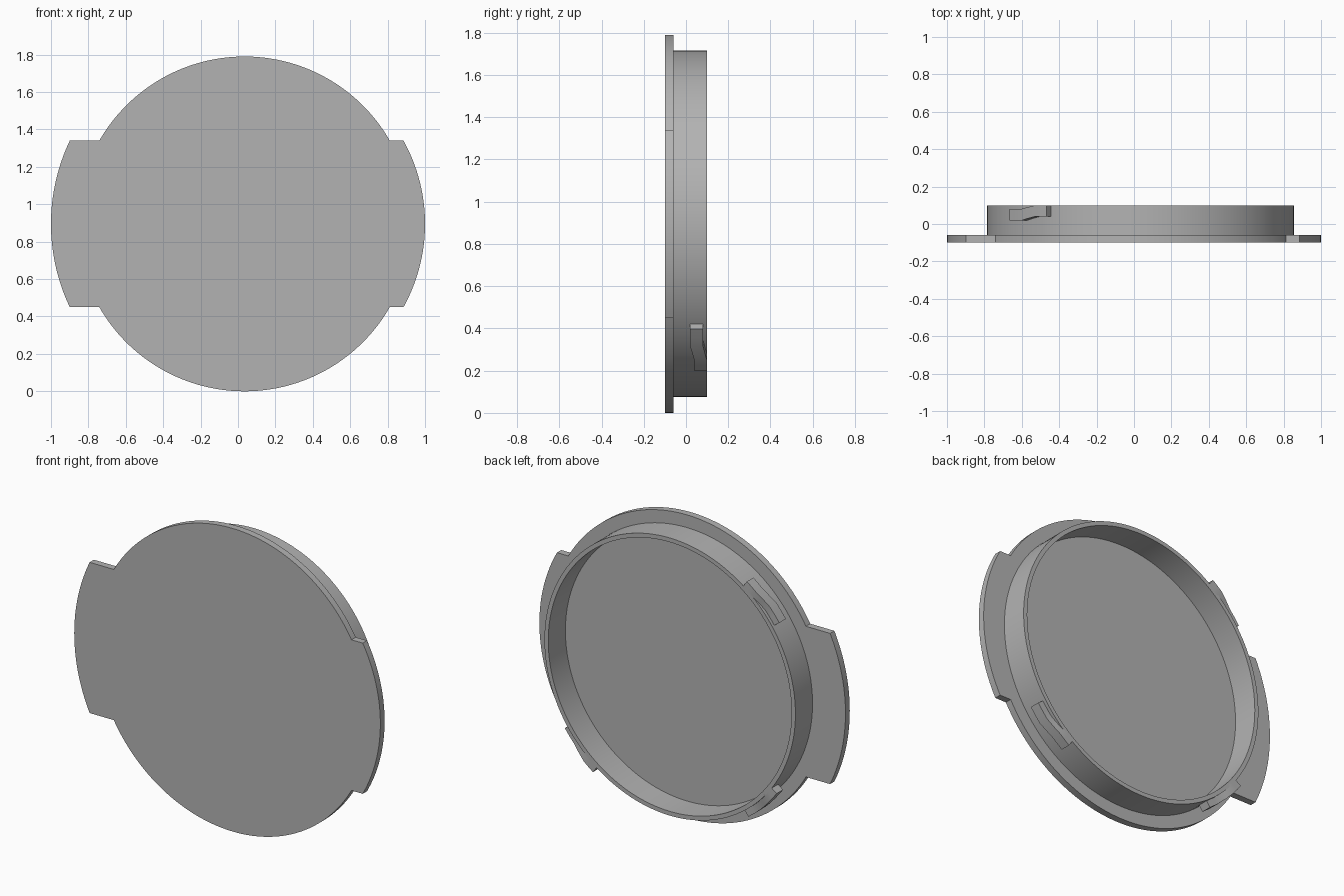
import bpy, bmesh
from math import sin, cos, pi, radians, asin

cube = bpy.data.objects.get("Cube")
if cube:
    bpy.data.objects.remove(cube, do_unlink=True)

CX, CZ = 0.035, 0.895                     # cap axis
FRONT, FLOOR, RIM = -0.10, -0.06, 0.10    # depth levels
R_PLATE, R_OUT, R_IN, R_LUG = 0.895, 0.82, 0.795, 0.86
TAB = 0.445                               # half height of side tabs

grey = bpy.data.materials.new("plain grey")
grey.use_nodes = True
colour = (0.45, 0.45, 0.45, 1)
grey.diffuse_color = colour
grey.node_tree.nodes["Principled BSDF"].inputs["Base Color"].default_value = colour


def finish(name, bm):
    bmesh.ops.recalc_face_normals(bm, faces=bm.faces)
    mesh = bpy.data.meshes.new(name)
    bm.to_mesh(mesh)
    bm.free()
    obj = bpy.data.objects.new(name, mesh)
    bpy.context.collection.objects.link(obj)
    mesh.materials.append(grey)
    bpy.ops.object.select_all(action='DESELECT')
    obj.select_set(True)
    bpy.context.view_layer.objects.active = obj
    bpy.ops.object.shade_smooth_by_angle(angle=radians(25))
    return obj


def arc(cx, r, start, end, steps):
    angles = [start + (end - start) * i / steps for i in range(steps + 1)]
    return [(cx + r * cos(a), CZ + r * sin(a)) for a in angles]


def loft(bm, sections, closed):
    """Skin a row of equal cross-sections, capping the ends if open."""
    rings = [[bm.verts.new(p) for p in s] for s in sections]
    n = len(rings[0])
    pairs = list(zip(rings, rings[1:]))
    if closed:
        pairs.append((rings[-1], rings[0]))
    else:
        bm.faces.new(rings[0])
        bm.faces.new(rings[-1])
    for a, b in pairs:
        for i in range(n):
            j = (i + 1) % n
            bm.faces.new((a[i], a[j], b[j], b[i]))


# Face plate: round disc with a curved tab on each side
a = asin(TAB / R_PLATE)
r_right, r_left = 0.918, 1.035
b, c = asin(TAB / r_right), asin(TAB / r_left)
outline = (arc(1 - r_right, r_right, -b, b, 32)
           + arc(CX, R_PLATE, a, pi - a, 72)
           + arc(r_left - 1, r_left, pi - c, pi + c, 32)
           + arc(CX, R_PLATE, pi + a, 2 * pi - a, 72))
bm = bmesh.new()
loft(bm, [[(x, y, z) for x, z in outline] for y in (FRONT, FLOOR)], False)
finish("face_plate", bm)

# Thin collar standing on the back of the plate
profile = [(R_IN, FLOOR), (R_OUT, FLOOR), (R_OUT, RIM), (R_IN, RIM)]
bm = bmesh.new()
loft(bm, [[(CX + r * cos(t), y, CZ + r * sin(t)) for r, y in profile]
          for t in (2 * pi * i / 144 for i in range(144))], True)
finish("collar", bm)

# Three locking lugs: (angle, lower depth, upper depth) along each
lug_path = [(125.8, 0.04, RIM), (128.5, 0.04, RIM), (131, 0.04, RIM),
            (134.5, 0.03, 0.09), (138, 0.018, 0.08),
            (141, 0.018, 0.08), (144.6, 0.018, 0.08)]
for name, turn in (("upper", 0), ("lower_right", 90), ("lower_left", 180)):
    sections = []
    for angle, low, high in lug_path:
        t = radians(angle + turn)
        sections.append([(CX + r * cos(t), y, CZ + r * sin(t))
                         for r, y in ((R_OUT - 0.01, low), (R_LUG, low),
                                      (R_LUG, high), (R_OUT - 0.01, high))])
    bm = bmesh.new()
    loft(bm, sections, False)
    finish(name + "_lug", bm)
